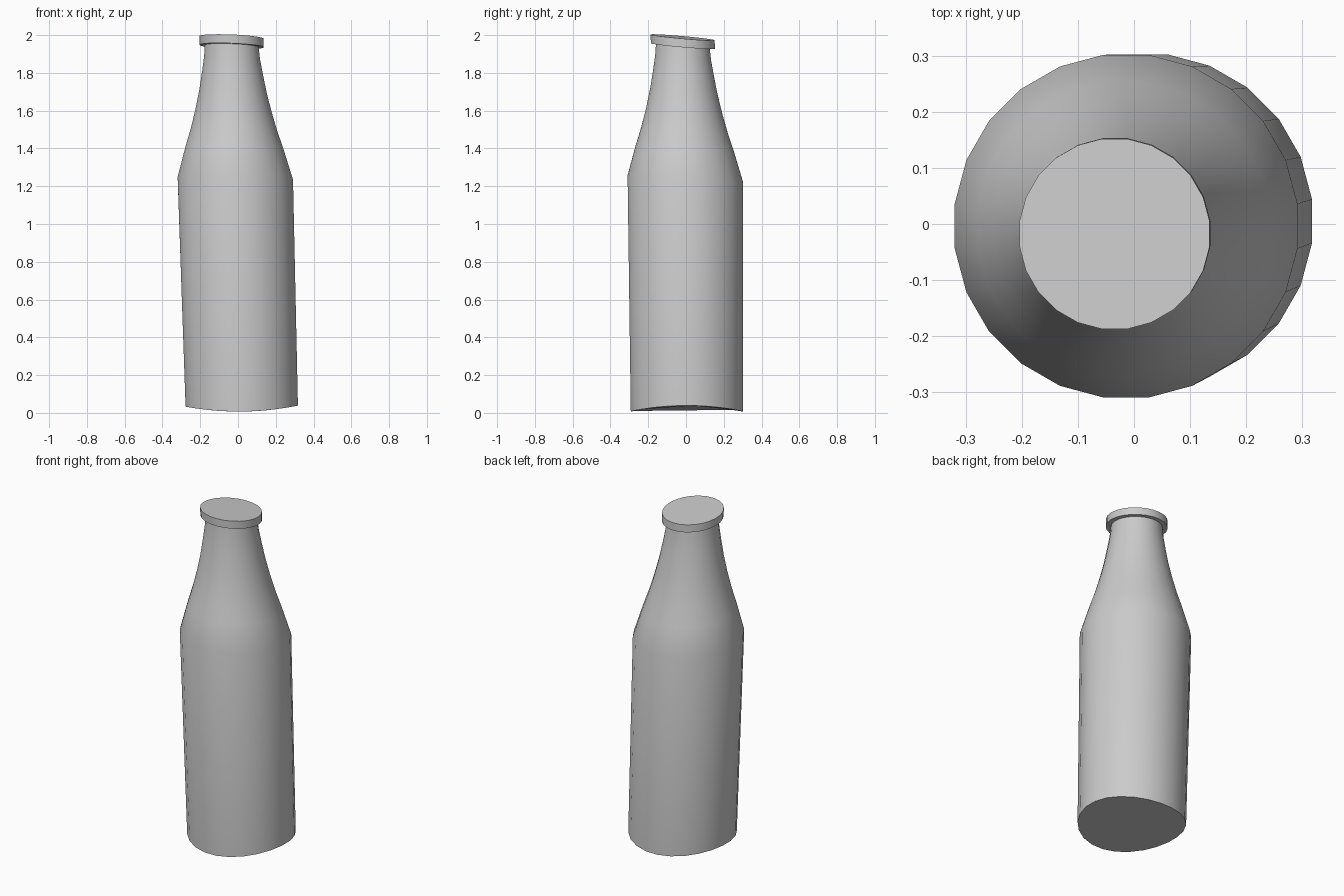
import bpy
import bmesh
from math import cos, sin, tau, radians

if "Cube" in bpy.data.objects:
    bpy.data.objects.remove(bpy.data.objects["Cube"])

SIDES = 24

grey = bpy.data.materials.new("plain grey")
grey.use_nodes = True
grey.diffuse_color = (0.6, 0.6, 0.6, 1)
grey.node_tree.nodes["Principled BSDF"].inputs["Base Color"].default_value = (0.6, 0.6, 0.6, 1)


def lean(x, y, z):
    """Shear the upright bottle, slant its upper rings and warp the base."""
    t = z / 2
    base = max(0, 1 - z / 0.6)
    cx = 0.02 - 0.055 * t
    cy = 0.005 - 0.023 * t * t
    slant = -t * (0.04 * x + 0.09 * y)
    saddle = base * (0.33 * x * x + 0.01 * x)
    return x + cx, y + cy, z + slant + saddle


def lathe(name, profile):
    """Revolve (radius, height) points into a closed, leaning solid."""
    bm = bmesh.new()
    rings = []
    for r, z in profile:
        angles = [tau * (i + 0.5) / SIDES for i in range(SIDES)]
        rings.append([bm.verts.new(lean(r * cos(a), r * sin(a), z)) for a in angles])
    for low, high in zip(rings, rings[1:]):
        for i in range(SIDES):
            j = (i + 1) % SIDES
            bm.faces.new((low[i], low[j], high[j], high[i]))
    bm.faces.new(rings[0][::-1])
    bm.faces.new(rings[-1])
    mesh = bpy.data.meshes.new(name)
    bm.to_mesh(mesh)
    bm.free()
    mesh.materials.append(grey)
    obj = bpy.data.objects.new(name, mesh)
    bpy.context.collection.objects.link(obj)
    bpy.ops.object.select_all(action="DESELECT")
    obj.select_set(True)
    bpy.context.view_layer.objects.active = obj
    bpy.ops.object.shade_smooth_by_angle(angle=radians(35))
    return obj


# Straight body, shoulder and curved neck
lathe("bottle_body", [
    (0.3, 0.007), (0.308, 1.24), (0.262, 1.4), (0.23, 1.5), (0.203, 1.6),
    (0.18, 1.7), (0.162, 1.8), (0.149, 1.88), (0.142, 1.96)])

# Flat lid with a small overhang
lathe("bottle_cap", [(0.171, 1.942), (0.171, 1.988)])
